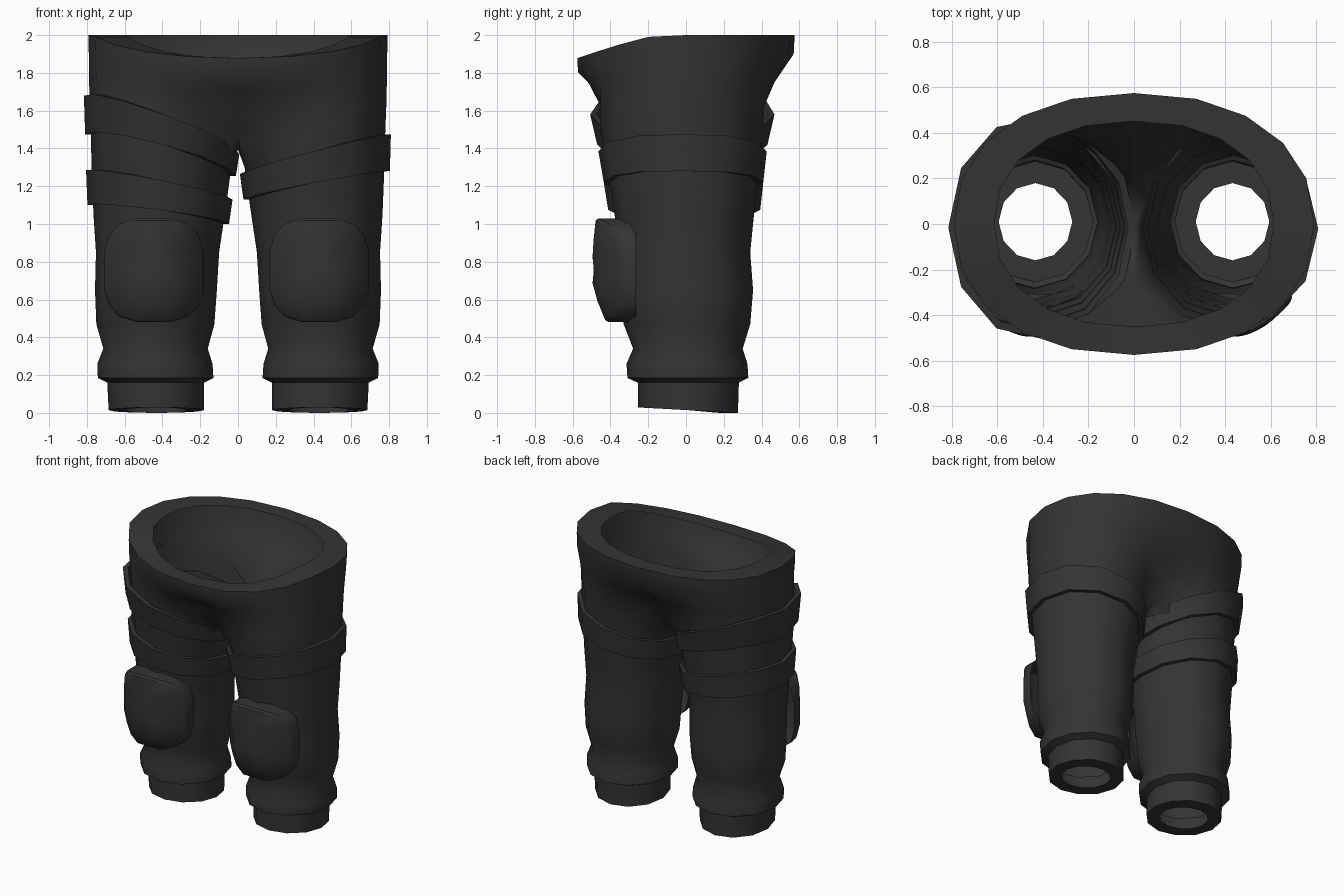
import bpy, bmesh, math
from math import sin, cos, pi, radians, sqrt

if "Cube" in bpy.data.objects:
    bpy.data.objects.remove(bpy.data.objects["Cube"])

fabric = bpy.data.materials.new("charcoal_fabric")
fabric.diffuse_color = (0.034, 0.034, 0.034, 1)
fabric.use_nodes = True
fabric.node_tree.nodes["Principled BSDF"].inputs["Base Color"].default_value = fabric.diffuse_color

# leg profile: z, inner x, outer x, front y, back y
LEG = [(0.01, .18, .685, -.255, .275), (.16, .18, .692, -.255, .28),
       (.185, .13, .742, -.31, .33), (.26, .135, .745, -.315, .325),
       (.34, .16, .713, -.28, .30), (.47, .125, .75, -.33, .34),
       (.65, .112, .757, -.345, .355), (.85, .10, .752, -.355, .34),
       (1.05, .07, .765, -.378, .36), (1.3, .035, .775, -.418, .388)]
# hip profile: z, blend from leg to waist shape, outer x, front y, back y
HIP = [(1.5, 0, .78, -.455, .41), (1.62, .4, .785, -.485, .445),
       (1.75, .8, .788, -.525, .50), (1.9, 1, .79, -.572, .57),
       (2.0, 1, .792, -.575, .575)]


def finish(name, bm, angle=35, mirror=False):
    bmesh.ops.recalc_face_normals(bm, faces=bm.faces)
    me = bpy.data.meshes.new(name)
    bm.to_mesh(me)
    bm.free()
    for p in me.polygons:
        p.use_smooth = True
    me.set_sharp_from_angle(angle=radians(angle))
    me.materials.append(fabric)
    ob = bpy.data.objects.new(name, me)
    bpy.context.collection.objects.link(ob)
    if mirror:
        m = ob.modifiers.new("mirror", 'MIRROR')
        m.use_clip = True
    return ob


def bridge(bm, a, b, closed=True):
    for i in range(len(a) if closed else len(a) - 1):
        j = (i + 1) % len(a)
        bm.faces.new((a[i], a[j], b[j], b[i]))


def oval(i, x0, x1, y0, y1, grow=0.0):
    a = i * pi / 6
    return ((x0 + x1) / 2 + ((x1 - x0) / 2 + grow) * cos(a),
            (y0 + y1) / 2 + ((y1 - y0) / 2 + grow) * sin(a))


def power(v, p):
    return math.copysign(abs(v) ** p, v)


# trousers: single skin of one half, mirrored
bm = bmesh.new()
rings, hips = [], []
for z, *size in LEG:
    ring = []
    for i in range(-5, 7):               # -5..5 outer arc, 6 inseam
        x, y = oval(i, *size)
        ring.append(bm.verts.new((x, y, .015 - .055 * y if z < .1 else z)))
    rings.append(ring)
for z, w, x1, y0, y1 in HIP:
    ring = []
    k = (z - 1.5) / .5
    cy, ry = (y0 + y1) / 2, (y1 - y0) / 2
    for i in range(-5, 6):
        end = abs(i) == 5
        lx, ly = oval(i, .005, x1, y0, y1)
        if end:
            lx, ly = 0, cy + (ly - cy) * 1.05
        a = i * pi / 10
        wx = 0 if end else x1 * power(cos(a), .9)
        wy = cy + ry * power(sin(a), .9)
        x, y = lx + (wx - lx) * w, ly + (wy - ly) * w
        drop = .12 * (max(0, -y - .15) / .42) ** 1.2
        low = .05 if k == 0 and end else 0
        ring.append(bm.verts.new((x, y, z - low - k * drop)))
    hips.append(ring)
for a, b in zip(rings, rings[1:]):
    bridge(bm, a, b)
crotch = bm.verts.new((0, -.02, 1.395))
bridge(bm, rings[-1], hips[0] + [crotch])
for a, b in zip(hips, hips[1:]):
    bridge(bm, a, b, False)
# flat lips turned inwards at hem and waist
hem = [bm.verts.new((.433 + (v.co.x - .433) * .64, .01 + (v.co.y - .01) * .64, v.co.z))
       for v in rings[0]]
bridge(bm, rings[0], hem)
rim = [bm.verts.new((v.co.x * .775, v.co.y * .785, v.co.z)) for v in hips[-1]]
bridge(bm, hips[-1], rim, False)
finish("trousers", bm, 52, True)


def leg_at(z):
    rows = LEG + [(1.5, .0, .78, -.455, .41), (1.75, .0, .788, -.525, .5)]
    for a, b in zip(rows, rows[1:]):
        if z <= b[0]:
            t = (z - a[0]) / (b[0] - a[0])
            return [p + (q - p) * t for p, q in zip(a[1:], b[1:])]
    return rows[-1][1:]


def strap(name, side, outer, inner, bow):
    """Tilted raised band round a thigh; (top z, bottom z) at each side."""
    bm = bmesh.new()
    loops = []
    for e, grow in ((0, -.004), (0, .03), (1, .03), (1, -.004)):
        ring = []
        for i in range(12):
            t = (1 + cos(i * pi / 6)) / 2
            z = inner[e] + (outer[e] - inner[e]) * t + bow * abs(sin(i * pi / 6))
            x, y = oval(i, *leg_at(z), grow)
            ring.append(bm.verts.new((side * x, y, z)))
        loops.append(ring)
    for a, b in zip(loops, loops[1:]):
        bridge(bm, a, b)
    finish(name, bm, 35)


# thigh straps
strap("thigh_strap_upper", -1, (1.68, 1.475), (1.37, 1.255), .055)
strap("thigh_strap_lower", -1, (1.285, 1.10), (1.13, 1.00), .025)
strap("thigh_strap_single", 1, (1.475, 1.28), (1.265, 1.13), .015)


def knee_pad(name, cx):
    """Rounded square plate, bowed round the shin, sides running back to it."""
    bm = bmesh.new()
    loops = []
    for s, depth in ((1, None), (1, .012), (.96, 0), (.6, 0), (.25, 0)):
        ring = []
        for i in range(16):
            a = (i + .5) * pi / 8
            dx = .268 * s * power(cos(a), .66)
            z = .755 + .278 * s * power(sin(a), .66)
            if depth is None:            # back edge meets the leg
                x0, x1, y0, y1 = leg_at(z)
                d = (abs(cx) + dx * (1 if cx > 0 else -1) - (x0 + x1) / 2) * 2 / (x1 - x0)
                y = (y0 + y1) / 2 - (y1 - y0) / 2 * sqrt(max(0, 1 - d * d))
                y = min(y + .01, -.265)
            else:
                y = -.496 + 2.3 * dx * dx + .3 * max(0, .66 - z) + depth
            ring.append(bm.verts.new((cx + dx, y, z)))
        loops.append(ring)
    for a, b in zip(loops, loops[1:]):
        bridge(bm, a, b)
    bm.faces.new(loops[-1])
    finish(name, bm, 35)


# knee pads
knee_pad("knee_pad_left", .43)
knee_pad("knee_pad_right", -.445)
